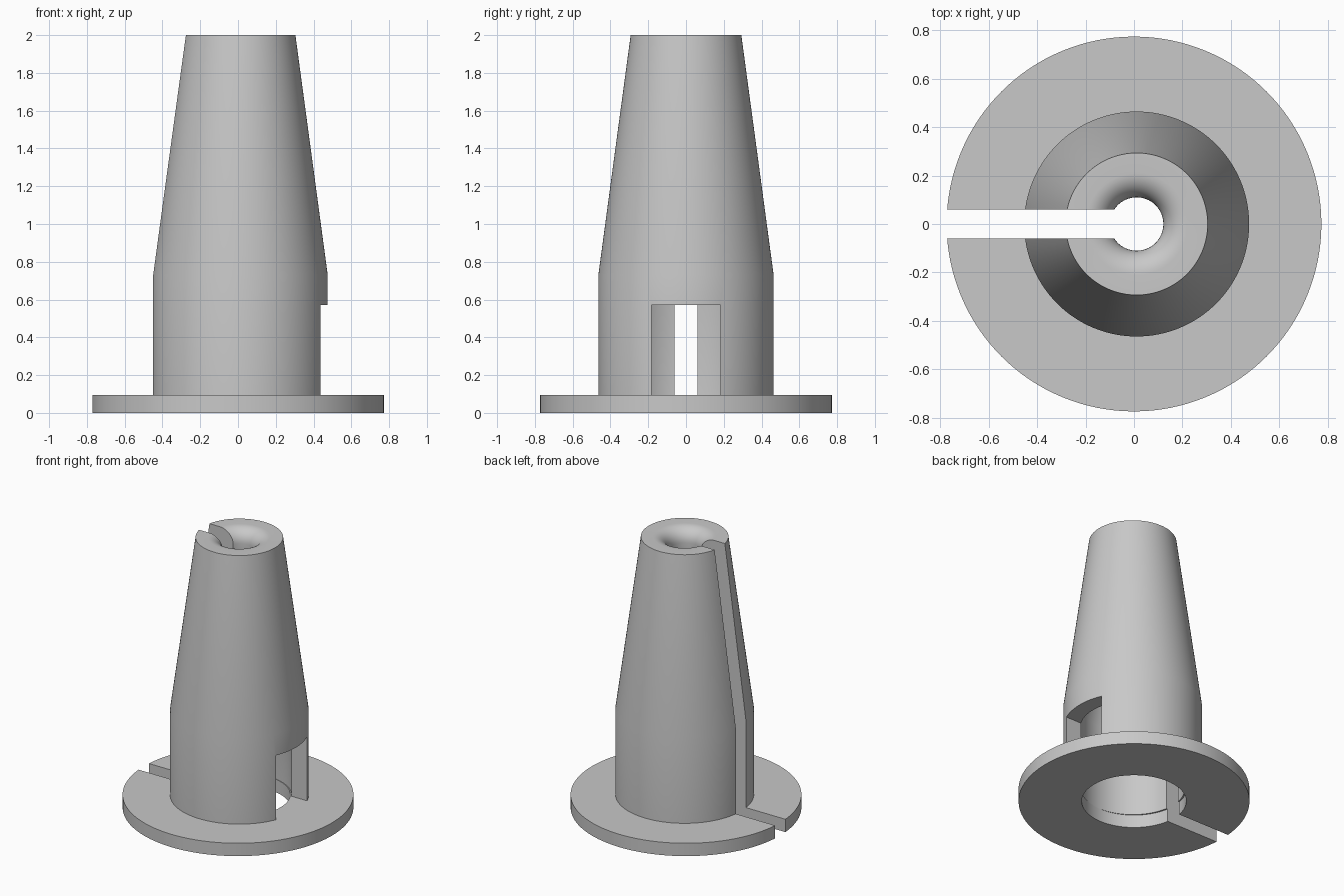
import bpy, bmesh
from math import sin, cos, pi, radians

if "Cube" in bpy.data.objects:
    bpy.data.objects.remove(bpy.data.objects["Cube"])

AXIS_X = 0.011       # the sleeve sits slightly off the flange centre
FLANGE_TOP = 0.095
THROAT, LIP = 0.11, 0.1

grey = bpy.data.materials.new("plain grey")
grey.use_nodes = True
grey.diffuse_color = (0.58, 0.58, 0.58, 1)
grey.node_tree.nodes["Principled BSDF"].inputs["Base Color"].default_value = (0.58, 0.58, 0.58, 1)


def add_object(name, bm):
    bmesh.ops.recalc_face_normals(bm, faces=bm.faces)
    mesh = bpy.data.meshes.new(name)
    bm.to_mesh(mesh)
    bm.free()
    mesh.materials.append(grey)
    obj = bpy.data.objects.new(name, mesh)
    bpy.context.collection.objects.link(obj)
    return obj


def lathe(name, profile, x, steps=128):
    """Revolve a closed (radius, height) profile about a vertical axis at x."""
    bm = bmesh.new()
    rings = [[bm.verts.new((x + r * cos(2 * pi * i / steps), r * sin(2 * pi * i / steps), z))
              for i in range(steps)] for r, z in profile]
    for a, b in zip(rings, rings[1:] + rings[:1]):
        for i in range(steps):
            j = (i + 1) % steps
            bm.faces.new((a[i], a[j], b[j], b[i]))
    return add_object(name, bm)


def cutter(name, low, high):
    bm = bmesh.new()
    bmesh.ops.create_cube(bm, size=1)
    for v in bm.verts:
        v.co = [lo + (c + 0.5) * (hi - lo) for c, lo, hi in zip(v.co, low, high)]
    obj = add_object(name, bm)
    obj.hide_render = True
    return obj


def cut(obj, *tools):
    """Apply the cuts, then smooth the curved walls and keep the edges crisp."""
    bpy.ops.object.select_all(action='DESELECT')
    bpy.context.view_layer.objects.active = obj
    obj.select_set(True)
    for tool in tools:
        mod = obj.modifiers.new(tool.name, 'BOOLEAN')
        mod.operation, mod.solver, mod.object = 'DIFFERENCE', 'EXACT', tool
        bpy.ops.object.modifier_apply(modifier=mod.name)
    bpy.ops.object.shade_smooth_by_angle(angle=radians(25))


# Flange with its round hole
flange = lathe("base_flange", [(0.35, 0), (0.773, 0), (0.773, FLANGE_TOP), (0.35, FLANGE_TOP)], 0)

# Hollow sleeve: straight below, tapered above, with a rounded lip into the throat
lip = [(THROAT + LIP * (1 - cos(a)), 2 - LIP * (1 - sin(a)))
       for a in (pi / 2 * i / 10 for i in range(11))]
sleeve = lathe("tapered_sleeve",
               [(0.35, FLANGE_TOP), (0.464, FLANGE_TOP), (0.464, 0.73), (0.293, 2)]
               + lip[::-1] + [(THROAT, 1.8), (0.35, 0.73)], AXIS_X)

# Full-height slot on one side, window on the opposite side
slot = cutter("slot_cutter", (-1, -0.06, -0.1), (AXIS_X, 0.06, 2.1))
window = cutter("window_cutter", (0.05, -0.183, 0), (1, 0.183, 0.57))
cut(flange, slot)
cut(sleeve, slot, window)
for tool in (slot, window):
    bpy.data.objects.remove(tool)
